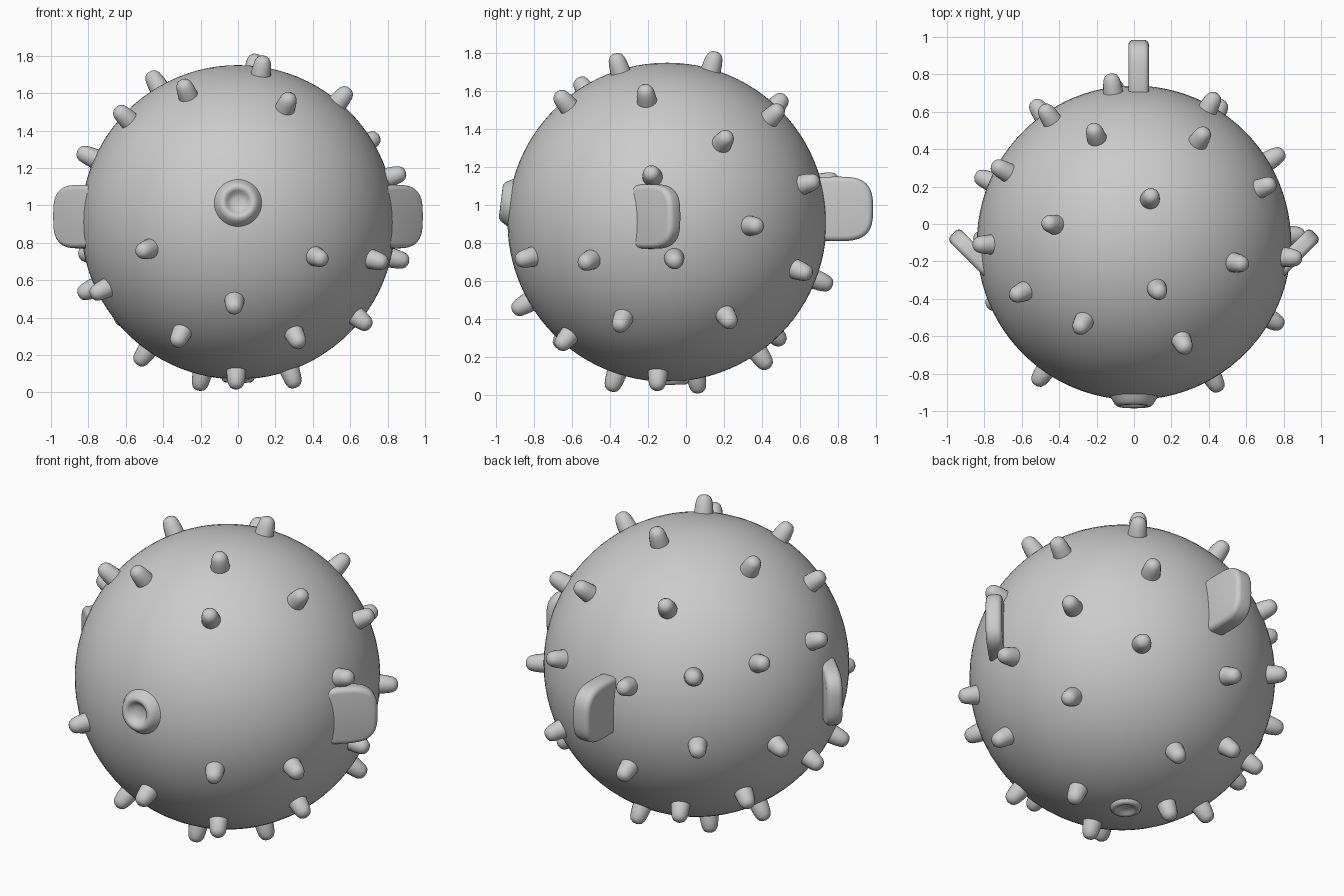
import bpy, bmesh, math
from mathutils import Vector, Matrix

if "Cube" in bpy.data.objects:
    bpy.data.objects.remove(bpy.data.objects["Cube"])

C = Vector((0, -0.10, 0.91))   # body centre
R = 0.84                       # body radius


def finish(name, bm):
    bmesh.ops.recalc_face_normals(bm, faces=bm.faces)
    me = bpy.data.meshes.new(name)
    bm.to_mesh(me)
    bm.free()
    ob = bpy.data.objects.new(name, me)
    bpy.context.collection.objects.link(ob)
    for p in me.polygons:
        p.use_smooth = True
    return ob


def lathe(name, profile, direction, segs=24):
    """Revolve (radius, distance) points around an axis leaving the body centre."""
    bm = bmesh.new()
    vs = [bm.verts.new((r, 0, h)) for r, h in profile]
    es = [bm.edges.new(p) for p in zip(vs, vs[1:])]
    bmesh.ops.spin(bm, geom=vs + es, axis=(0, 0, 1), cent=(0, 0, 0),
                   angle=2 * math.pi, steps=segs, use_merge=True)
    bmesh.ops.remove_doubles(bm, verts=bm.verts, dist=1e-5)
    rot = Vector((0, 0, 1)).rotation_difference(Vector(direction)).to_matrix().to_4x4()
    bmesh.ops.transform(bm, matrix=Matrix.Translation(C) @ rot, verts=bm.verts)
    return finish(name, bm)


def fin(name, tip, angle, thick):
    """Rounded slab whose outer edge is at tip, pointing along angle in the xy plane."""
    bm = bmesh.new()
    n, hl, hz = 40, 0.19, 0.17
    pts = []
    for i in range(n):
        t = 2 * math.pi * i / n
        c, s = math.cos(t), math.sin(t)
        pts.append(bm.verts.new((math.copysign(abs(c) ** 0.65, c) * hl - hl, -thick / 2,
                                 math.copysign(abs(s) ** 0.65, s) * hz)))
    f = bm.faces.new(pts)
    ext = bmesh.ops.extrude_face_region(bm, geom=[f])
    bmesh.ops.translate(bm, vec=(0, thick, 0),
                        verts=[v for v in ext["geom"] if isinstance(v, bmesh.types.BMVert)])
    m = Matrix.Translation(tip) @ Matrix.Rotation(angle, 4, 'Z')
    bmesh.ops.transform(bm, matrix=m, verts=bm.verts)
    ob = finish(name, bm)
    b = ob.modifiers.new("round_edges", 'BEVEL')
    b.width, b.segments, b.limit_method = 0.028, 4, 'ANGLE'
    b.angle_limit = math.radians(50)
    return ob


# Inflated round body
bm = bmesh.new()
bmesh.ops.create_uvsphere(bm, u_segments=96, v_segments=48, radius=R,
                          matrix=Matrix.Translation(C))
finish("body", bm)

# Puckered mouth and small vent underneath
lathe("mouth", [(0.135, 0.815), (0.118, 0.845), (0.105, 0.868), (0.09, 0.881), (0.075, 0.882),
                (0.062, 0.873), (0.05, 0.855), (0.03, 0.846), (0, 0.844)], (0, -0.84, 0.105), 40)
lathe("vent", [(0.09, 0.825), (0.082, 0.85), (0.068, 0.857), (0.052, 0.853),
               (0.042, 0.843), (0, 0.841)], (0, 0.03, -0.84), 32)

# Tail and side fins
fin("tail_fin", (0.025, 0.985, 0.98), math.pi / 2, 0.11)
for side, name in ((1, "right_fin"), (-1, "left_fin")):
    a = math.radians(45)
    fin(name, (side * 0.968, -0.05, 0.94), a if side > 0 else math.pi - a, 0.09)

# Blunt spines, placed by the points they aim at
SPINES = [
    # upper half
    (.26, -.635, 1.54), (-.28, -.54, 1.62), (.13, -.36, 1.75), (.09, .145, 1.76),
    (.555, -.21, 1.575), (.84, -.18, 1.16), (.70, .20, 1.34), (.36, .465, 1.48),
    (-.21, .49, 1.54), (.42, .66, 1.12), (-.44, 0, 1.66), (-.61, -.37, 1.48),
    (-.81, -.11, 1.27), (-.72, .30, 1.26), (-.47, .60, 1.22), (-.12, .77, 1.13),
    # lower half
    (.755, .36, .89), (-.52, .63, .80), (-.82, .25, .74), (-.5, -.82, .76),
    (.43, -.84, .72), (-.02, -.86, .47), (-.32, -.66, .28), (.315, -.64, .285),
    (.66, -.34, .385), (.74, -.515, .705), (-.75, -.42, .535), (-.81, -.08, .54),
    (.86, -.06, .71), (.46, .625, .645), (-.10, .73, .59), (.65, .225, .395),
    (.03, .41, .18), (-.30, .49, .295), (-.62, .30, .395), (-.51, 0, .19),
    (-.20, .06, .06), (-.01, -.38, .07), (.29, -.15, .08),
]
PROFILE = [(0.054, 0.80), (0.053, 0.84), (0.049, 0.88), (0.043, 0.91),
           (0.033, 0.928), (0.018, 0.937), (0, 0.94)]
for i, p in enumerate(SPINES):
    lathe(f"spine_{i + 1}", PROFILE, Vector(p) - C, 20)
